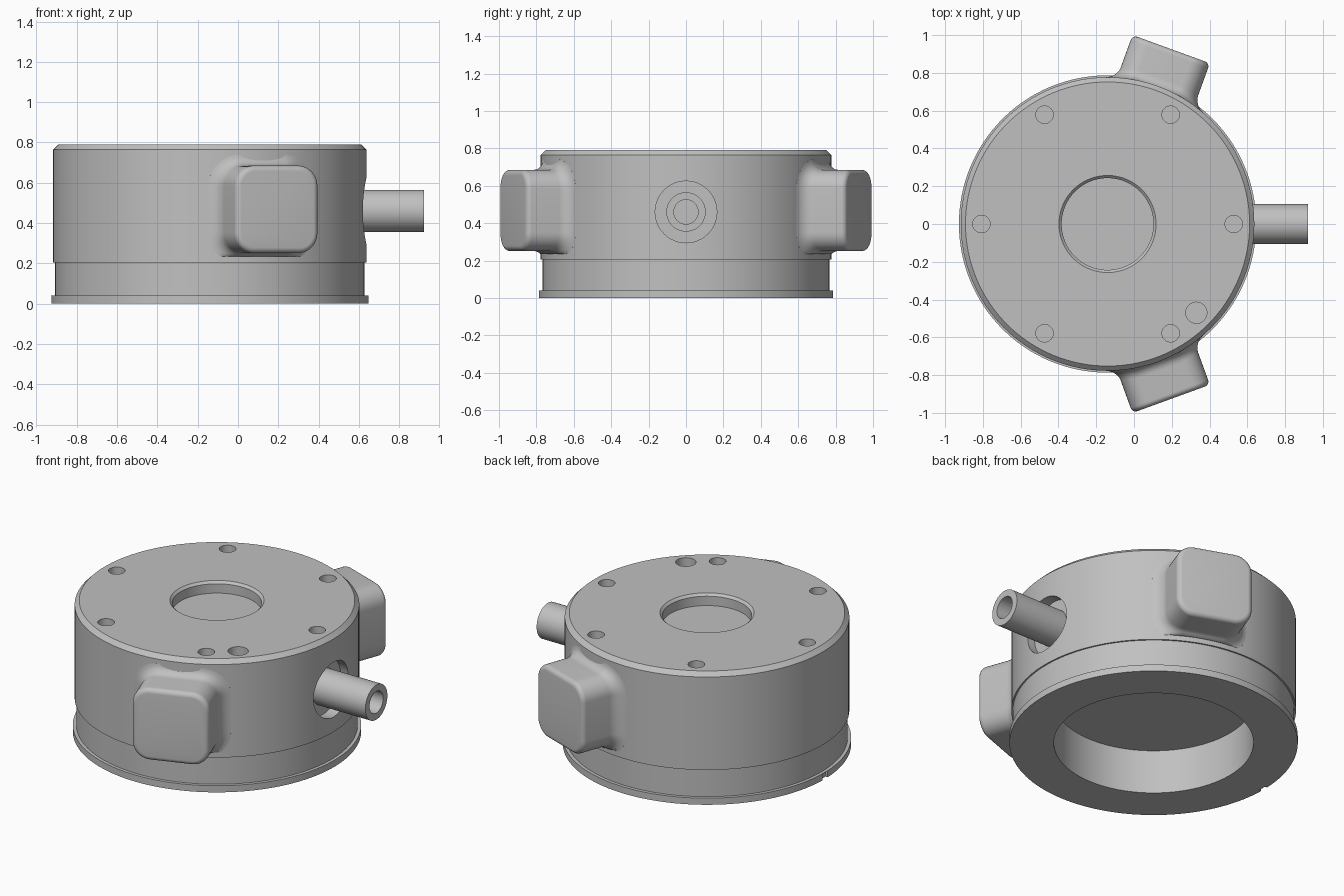
import bpy, bmesh, math
from mathutils import Matrix, Vector

old = bpy.data.objects.get("Cube")
if old:
    bpy.data.objects.remove(old, do_unlink=True)

CX = -0.14          # housing axis
R = 0.777           # housing radius
PORT_Z = 0.46       # height of the cable port and side bosses

metal = bpy.data.materials.new("light grey metal")
metal.use_nodes = True
grey = (0.53, 0.53, 0.53, 1)
metal.diffuse_color = grey
metal.node_tree.nodes["Principled BSDF"].inputs["Base Color"].default_value = grey


def add_object(name, bm, matrix=Matrix()):
    bmesh.ops.recalc_face_normals(bm, faces=bm.faces)
    mesh = bpy.data.meshes.new(name)
    bm.to_mesh(mesh)
    bm.free()
    mesh.transform(matrix)
    mesh.materials.append(metal)
    ob = bpy.data.objects.new(name, mesh)
    bpy.context.collection.objects.link(ob)
    return ob


def smooth(ob, angle=30):
    bpy.ops.object.select_all(action="DESELECT")
    ob.select_set(True)
    bpy.context.view_layer.objects.active = ob
    bpy.ops.object.shade_smooth_by_angle(angle=math.radians(angle))


def loft(bm, rings):
    """Skin closed rings of points and cap both ends."""
    loops = [[bm.verts.new(p) for p in ring] for ring in rings]
    for a, b in zip(loops, loops[1:]):
        for i in range(len(a)):
            j = (i + 1) % len(a)
            bm.faces.new((a[i], a[j], b[j], b[i]))
    bm.faces.new(loops[0])
    bm.faces.new(loops[-1])


def lathe(name, profile, matrix, steps=128):
    bm = bmesh.new()
    turns = [2 * math.pi * i / steps for i in range(steps)]
    loft(bm, [[(r * math.cos(t), r * math.sin(t), z) for t in turns]
              for r, z in profile])
    return add_object(name, bm, matrix)


# Housing: stepped drum, open underneath, with a shallow dish on top
housing = lathe("housing", [
    (0.545, 0.265), (0.545, 0), (0.787, 0), (0.787, 0.04), (0.768, 0.04),
    (0.768, 0.205), (R, 0.205), (R, 0.765), (0.752, 0.79),
    (0.257, 0.79), (0.243, 0.776), (0.243, 0.72)],
    Matrix.Translation((CX, 0, 0)))

# Cutter: screw holes, locating hole, port recess and rim notch
cut = bmesh.new()


def cut_cylinder(radius, depth, matrix):
    bmesh.ops.create_cone(cut, cap_ends=True, segments=48, radius1=radius,
                          radius2=radius, depth=depth, matrix=matrix)


for k in range(6):
    a = math.radians(60 * k)
    cut_cylinder(0.046, 0.3, Matrix.Translation(
        (CX + 0.668 * math.cos(a), 0.668 * math.sin(a), 0.79)))
cut_cylinder(0.056, 0.3, Matrix.Translation((0.33, -0.47, 0.79)))
along_x = Matrix.Rotation(math.pi / 2, 4, "Y")
cut_cylinder(0.165, 0.2, Matrix.Translation((0.67, 0, PORT_Z)) @ along_x)
bmesh.ops.create_cube(cut, size=1, matrix=Matrix.Translation((-0.93, 0, 0))
                      @ Matrix.Diagonal((0.036, 0.05, 0.079, 1)))
cutter = add_object("hole_cutter", cut)
cutter.hide_render = True

mod = housing.modifiers.new("holes", "BOOLEAN")
mod.operation = "DIFFERENCE"
mod.solver = "EXACT"
mod.object = cutter
bpy.context.view_layer.objects.active = housing
bpy.ops.object.modifier_apply(modifier=mod.name)
bpy.data.objects.remove(cutter, do_unlink=True)
smooth(housing)

# Cable port: hollow tube standing in the recess
port = lathe("cable_port",
             [(0.105, 0.5), (0.105, 0.922), (0.065, 0.922), (0.065, 0.66)],
             Matrix.Translation((0, 0, PORT_Z)) @ along_x, steps=64)
smooth(port)


# Side bosses: rounded pads blended into the drum by a fillet
def rounded_rect(half_w, half_h, radius, steps=10):
    points = []
    for q, (sx, sy) in enumerate([(1, 1), (-1, 1), (-1, -1), (1, -1)]):
        for i in range(steps + 1):
            a = math.pi / 2 * (q + i / steps)
            points.append((sx * (half_w - radius) + radius * math.cos(a),
                           sy * (half_h - radius) + radius * math.sin(a)))
    return points


def boss_ring(grow, place):
    """One outline, enlarged by grow; place gives depth from the axis."""
    low = 0.235 - PORT_Z
    return [Vector((place(u), u, max(v + 0.008, low)))
            for u, v in rounded_rect(0.218 + grow, 0.217 + grow, 0.1 + grow)]


def on_drum(height):
    return lambda u: math.sqrt(R * R - u * u) + height


FILLET, EDGE, FACE = 0.055, 0.028, 0.985
arc = [math.pi / 2 * i / 6 for i in range(7)]
for side, sign in (("left", 1), ("right", -1)):
    name = "back_boss" if sign > 0 else "front_boss"
    rings = [boss_ring(FILLET, on_drum(-0.03))]
    rings += [boss_ring(FILLET * (1 - math.sin(t)),
                        on_drum(FILLET * (1 - math.cos(t)))) for t in arc]
    rings += [boss_ring(EDGE * (math.cos(t) - 1),
                        lambda u, t=t: FACE - EDGE * (1 - math.sin(t)))
              for t in arc]
    bm = bmesh.new()
    loft(bm, rings)
    turn = Matrix.Rotation(math.radians(70 * sign), 4, "Z")
    smooth(add_object(name, bm, Matrix.Translation((CX, 0, PORT_Z)) @ turn), 35)
